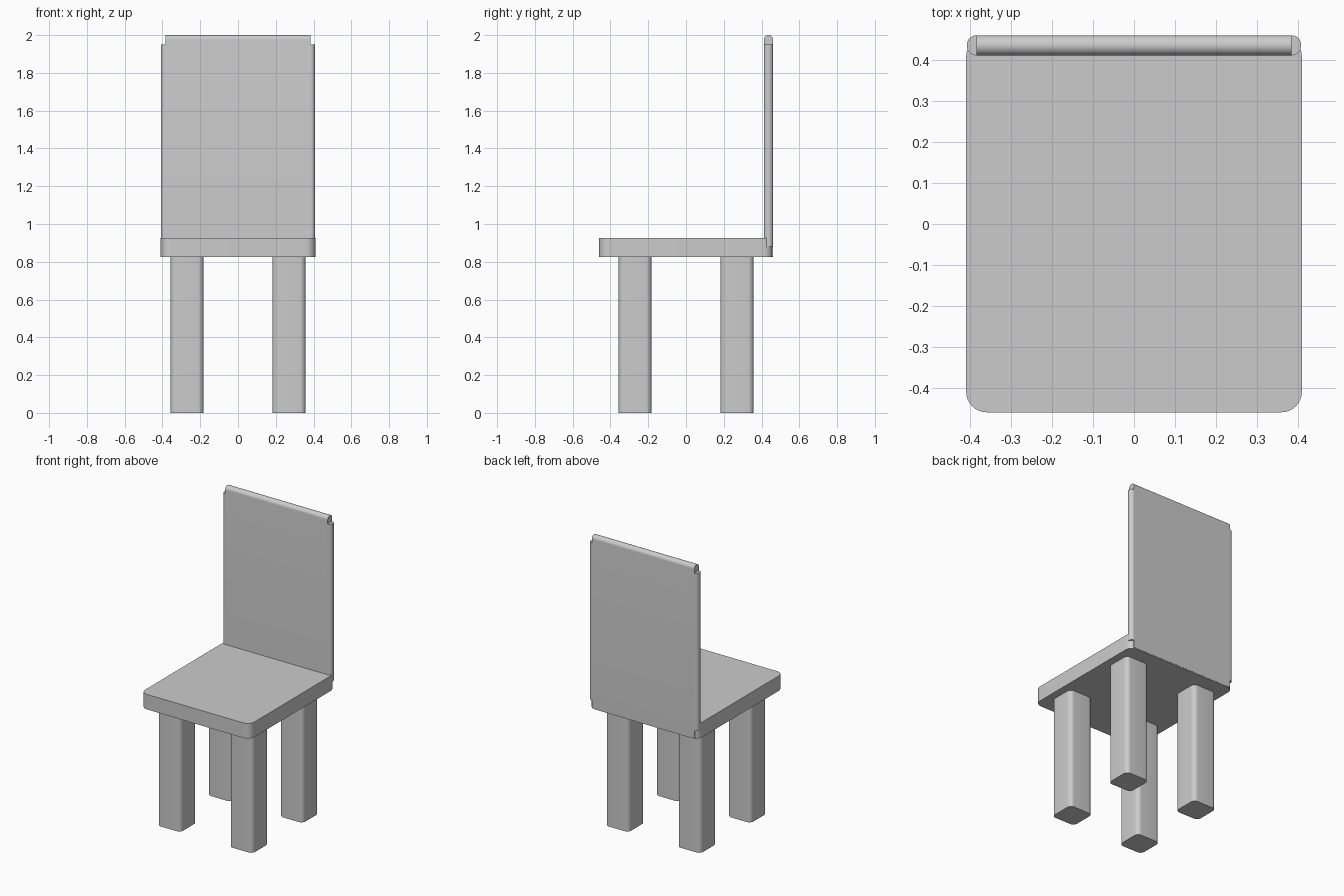
import bpy
import bmesh
import math

if "Cube" in bpy.data.objects:
    bpy.data.objects.remove(bpy.data.objects["Cube"], do_unlink=True)

# Single plain grey
grey = bpy.data.materials.new("light_grey")
colour = (0.6, 0.6, 0.6, 1)
grey.diffuse_color = colour
grey.use_nodes = True
grey.node_tree.nodes["Principled BSDF"].inputs["Base Color"].default_value = colour


def rounded_box(name, low, high, axis, radius, keep=lambda mid: True):
    """Box between two corners; edges along axis that pass keep are rounded."""
    bm = bmesh.new()
    bmesh.ops.create_cube(bm, size=1)
    for v in bm.verts:
        v.co = [high[i] if v.co[i] > 0 else low[i] for i in range(3)]
    edges = []
    for e in bm.edges:
        a, b = (v.co for v in e.verts)
        if abs(a[axis] - b[axis]) > 1e-4 and keep((a + b) / 2):
            edges.append(e)
    bmesh.ops.bevel(bm, geom=edges, offset=radius, offset_type='OFFSET',
                    segments=8, profile=0.5, affect='EDGES', clamp_overlap=True)
    bmesh.ops.recalc_face_normals(bm, faces=bm.faces)
    mesh = bpy.data.meshes.new(name)
    bm.to_mesh(mesh)
    bm.free()
    mesh.materials.append(grey)
    obj = bpy.data.objects.new(name, mesh)
    bpy.context.collection.objects.link(obj)
    bpy.ops.object.select_all(action='DESELECT')
    obj.select_set(True)
    bpy.context.view_layer.objects.active = obj
    bpy.ops.object.shade_smooth_by_angle(angle=math.radians(30))
    return obj


# Seat with rounded corners
rounded_box("seat", (-0.41, -0.46, 0.825), (0.41, 0.46, 0.927), 2, 0.05)

# Four square legs with rounded corners
for side, x in (("right", -0.27), ("left", 0.27)):
    for end, y in (("front", -0.27), ("back", 0.27)):
        rounded_box(f"{end}_{side}_leg", (x - 0.088, y - 0.088, 0),
                    (x + 0.088, y + 0.088, 0.825), 2, 0.03)

# Backrest panel with a half-round top
rounded_box("backrest_panel", (-0.385, 0.412, 0.83), (0.385, 0.461, 2), 0,
            0.0244, lambda mid: mid.z > 1.5)

# Half-round strips along both backrest sides, stopping short of the top
for side, s in (("right", -1), ("left", 1)):
    xs = sorted((0.385 * s, 0.408 * s))
    rounded_box(f"backrest_{side}_edge", (xs[0], 0.412, 0.88),
                (xs[1], 0.461, 1.95), 2, 0.0225,
                lambda mid: abs(mid.x) > 0.4)
